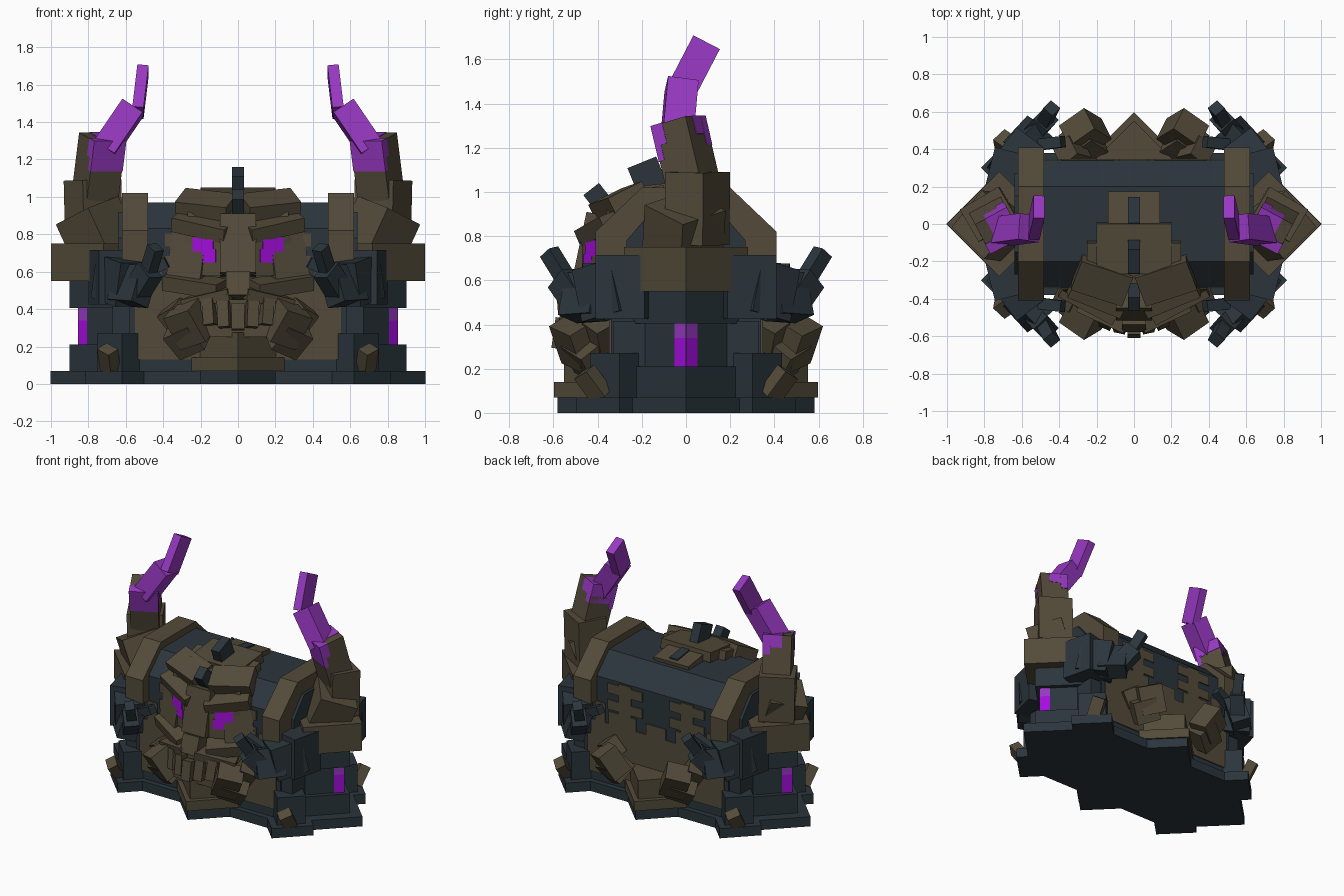
import bpy, bmesh
from math import radians
from mathutils import Vector, Matrix, Euler

old = bpy.data.objects.get("Cube")
if old:
    bpy.data.objects.remove(old)


def material(name, rgb):
    m = bpy.data.materials.new(name)
    m.diffuse_color = (*rgb, 1)
    m.use_nodes = True
    m.node_tree.nodes["Principled BSDF"].inputs["Base Color"].default_value = (*rgb, 1)
    return m


SLATE = material("dark slate", (.024, .036, .045))
BROWN = material("bronze brown", (.087, .070, .042))
HORN = material("horn purple", (.31, .040, .53))
GLOW = material("glowing purple", (.37, .004, .72))


def finish(name, bm, mat):
    bmesh.ops.recalc_face_normals(bm, faces=bm.faces)
    mesh = bpy.data.meshes.new(name)
    bm.to_mesh(mesh)
    bm.free()
    mesh.materials.append(mat)
    ob = bpy.data.objects.new(name, mesh)
    bpy.context.collection.objects.link(ob)
    return ob


def copies(mirror):
    for sx in ((1, -1) if "x" in mirror else (1,)):
        for sy in ((1, -1) if "y" in mirror else (1,)):
            yield sx, sy


def box(name, loc, size, mat, rot=(0, 0, 0), mirror=""):
    """Turned box, repeated across the x and y planes."""
    for sx, sy in copies(mirror):
        r = Euler([radians(a) for a in (rot[0] * sy, rot[1] * sx, rot[2] * sx * sy)])
        m = Matrix.LocRotScale(Vector((loc[0] * sx, loc[1] * sy, loc[2])), r, Vector(size))
        bm = bmesh.new()
        bmesh.ops.create_cube(bm, size=1, matrix=m)
        finish(name, bm, mat)


def beam(name, a, b, width, depth, mat, ref=(1, 0, 0), mirror="x", shift=0):
    """Box running from a to b; width lies along ref, shift moves it along ref."""
    for sx, sy in copies(mirror):
        s = Vector((sx, sy, 1))
        p, q, x = Vector(a) * s, Vector(b) * s, Vector(ref) * s
        z = (q - p).normalized()
        x = (x - z * x.dot(z)).normalized()
        y = z.cross(x)
        m = Matrix((x * width, y * depth, q - p)).transposed().to_4x4()
        m.translation = (p + q) / 2 + x * shift
        bm = bmesh.new()
        bmesh.ops.create_cube(bm, size=1, matrix=m)
        finish(name, bm, mat)


def arch(name, x0, x1, half, mat, mirror=""):
    """Solid with a y-z half profile, swept along x."""
    pts = half + [(-y, z) for y, z in reversed(half)]
    for sx, _ in copies(mirror):
        bm = bmesh.new()
        face = bm.faces.new([bm.verts.new((x0 * sx, y, z)) for y, z in pts])
        out = bmesh.ops.extrude_face_region(bm, geom=[face])["geom"]
        bmesh.ops.translate(bm, vec=((x1 - x0) * sx, 0, 0),
                            verts=[v for v in out if isinstance(v, bmesh.types.BMVert)])
        finish(name, bm, mat)


# Base slab with diamond feet
box("base_slab", (0, 0, .035), (1.4, .76, .07), SLATE)
box("base_side_foot", (.72, 0, .035), (.4, .4, .07), SLATE, (0, 0, 45), "x")
box("base_middle_foot", (0, .22, .035), (.51, .51, .07), SLATE, (0, 0, 45), "y")
box("base_corner_foot", (.62, .3, .035), (.28, .28, .07), SLATE, (0, 0, 45), "xy")

# Chest body, lid and lid bands
arch("chest_body", -.58, .58, [(.34, .07), (.34, .7)], SLATE)
arch("barrel_lid", -.5, .5, [(.34, .6), (.34, .83), (.2, .97)], SLATE)
arch("lid_band", .48, .62, [(.41, .65), (.41, .82), (.2, 1.02)], BROWN, "x")
arch("lid_end", .6, .64, [(.27, .5), (.27, .78), (.15, .92)], SLATE, "x")

# Wall panels with stepped cut-out tops
box("wall_panel", (0, .342, .32), (1.1, .012, .38), BROWN, mirror="y")
box("panel_step", (.27, .342, .55), (.22, .012, .1), BROWN, mirror="xy")
box("panel_step_centre", (0, .342, .54), (.16, .012, .1), BROWN, mirror="y")
box("panel_post", (.25, .342, .69), (.1, .012, .26), BROWN, mirror="xy")
for z in (.65, .77):
    box("panel_crossbar", (.25, .342, z), (.28, .012, .07), BROWN, mirror="xy")
box("panel_edge", (.45, .342, .57), (.08, .012, .16), BROWN, mirror="xy")

# Side towers
box("side_block", (.6, 0, .24), (.14, .66, .35), SLATE, mirror="x")
box("corner_pillar", (.62, .3, .17), (.19, .19, .2), SLATE, (0, 0, 45), "xy")
box("tower_foot", (.66, 0, .14), (.34, .34, .14), SLATE, (0, 0, 45), "x")
box("tower_shaft", (.615, 0, .31), (.34, .34, .3), SLATE, (0, 0, 45), "x")
box("tower_collar", (.66, 0, .48), (.34, .34, .15), SLATE, (0, 0, 45), "x")
box("tower_cap", (.72, 0, .65), (.396, .396, .2), BROWN, (0, 0, 45), "x")
for side in (1, -1):
    turn = (0, 0, -45 * side)
    box("tower_light", (.83, .025 * side, .275), (.068, .006, .13), GLOW, turn, "x")
    box("tower_light_top", (.83, .025 * side, .375), (.068, .006, .07), HORN, turn, "x")
box("corner_stub", (.69, .42, .13), (.07, .09, .14), BROWN, (-25, 28, 35), "xy")

# Clawed corner arms
box("arm_shoulder", (.655, .27, .57), (.24, .23, .29), SLATE, (0, 0, 14), "xy")
beam("arm_upper", (.7, .27, .58), (.57, .44, .53), .18, .24, SLATE, (1, .7, 0), "xy")
beam("arm_fore", (.63, .38, .53), (.5, .52, .52), .13, .2, SLATE, (.6, .8, .3), "xy")
beam("claw_knuckle", (.55, .47, .48), (.47, .56, .61), .1, .12, SLATE, (.7, .7, 0), "xy")
beam("claw_tip", (.48, .54, .6), (.44, .62, .73), .065, .07, SLATE, (.7, .7, 0), "xy")
beam("claw_thumb", (.54, .42, .57), (.38, .44, .65), .06, .06, SLATE, (0, 1, 0), "xy")

# Horns
box("horn_shoulder", (.755, -.01, .815), (.26, .26, .25), BROWN, (15, 20, 45), "x")
beam("horn_root", (.77, .05, .76), (.778, .052, 1.09), .24, .2, BROWN, (.85, -.5, 0))
low, high = Vector((.765, .04, 1.0)), Vector((.725, -.035, 1.32))
side, front = (.85, -.45, 0), (-.45, -.85, 0)
beam("horn_middle", low, high, .19, .18, BROWN, side)
top = low.lerp(high, 1.008)
beam("horn_purple_cap", low.lerp(high, .75), top, .13, .184, HORN, side, shift=-.033)
beam("horn_purple_drip", low.lerp(high, .6), top, .05, .186, HORN, side, shift=-.07)
beam("horn_purple_front", low.lerp(high, .72), top, .06, .194, HORN, front, shift=.063)
beam("horn_purple_corner", low.lerp(high, .5), top, .03, .194, HORN, front, shift=.079)
beam("horn_upper", (.71, -.04, 1.26), (.56, -.02, 1.48), .13, .14, HORN, (1, .2, 1))
beam("horn_tip", (.535, -.025, 1.45), (.508, .092, 1.675), .06, .135, HORN)

# Head, forehead plates and crest
box("head_core", (0, -.28, .7), (.54, .2, .42), BROWN, (-6, 0, 0))
box("head_side", (.24, -.31, .68), (.2, .18, .3), BROWN, (-6, -6, 25), "x")
box("head_top", (0, -.2, .96), (.5, .22, .1), BROWN, (12, 0, 0))
box("forehead_plate", (0, -.13, 1.0), (.4, .27, .07), BROWN, (6, 0, 0))
box("rear_plate", (0, .07, .98), (.28, .2, .06), BROWN, (-8, 0, 0))
box("upper_brow", (.17, -.3, .95), (.29, .18, .1), BROWN, (25, -6, 18), "x")
box("lower_brow", (.19, -.38, .84), (.31, .13, .08), BROWN, (20, -12, 22), "x")
box("crest_rear", (0, .07, .99), (.065, .14, .06), SLATE, (-8, 0, 0))
box("crest_spike", (0, -.17, 1.06), (.065, .14, .16), SLATE, (22, 0, 0))
box("crest_front", (0, -.38, .95), (.065, .09, .16), SLATE, (38, 0, 0))

# Eyes, nose and cheeks
box("eye_backing", (.17, -.39, .69), (.22, .08, .22), BROWN, (0, 0, 25), "x")
box("eye", (.187, -.428, .745), (.12, .008, .075), GLOW, (0, 0, 25), "x")
box("eye_drip", (.158, -.4415, .685), (.085, .008, .07), GLOW, (0, 0, 25), "x")
box("nose_bridge", (0, -.42, .74), (.19, .13, .32), BROWN, (-12, 0, 0))
box("nose_tip", (0, -.5, .52), (.13, .12, .13), BROWN, (-18, 0, 0))
box("cheek", (.23, -.4, .53), (.33, .13, .08), BROWN, (15, -8, 28), "x")
box("upper_lip", (.15, -.46, .46), (.28, .14, .06), BROWN, (10, 12, 25), "x")

# Mouth and teeth
box("mouth_block", (0, -.42, .35), (.4, .2, .2), BROWN)
box("front_tooth", (0, -.57, .36), (.07, .06, .14), BROWN, (-8, 0, 0))
for i in (1, 2):
    box("tooth", (.075 * i, -.57 + .025 * i, .36 + .012 * i), (.062, .06, .14),
        BROWN, (-8, 4 * i, 12 * i), "x")

# Angular blocks around the foot of both long walls
box("plinth_diamond", (0, .35, .105), (.35, .35, .07), BROWN, (0, 0, 45), "y")
box("plinth_block", (0, .34, .2), (.3, .3, .15), BROWN, (0, 0, 45), "y")
box("plinth_tusk", (.26, .49, .32), (.17, .14, .2), BROWN, (-30, 15, -35), "xy")
box("plinth_tusk_root", (.27, .43, .26), (.17, .16, .16), BROWN, (-40, 20, -35), "xy")
box("plinth_side", (.33, .38, .36), (.12, .12, .13), BROWN, (-30, 25, -40), "xy")
